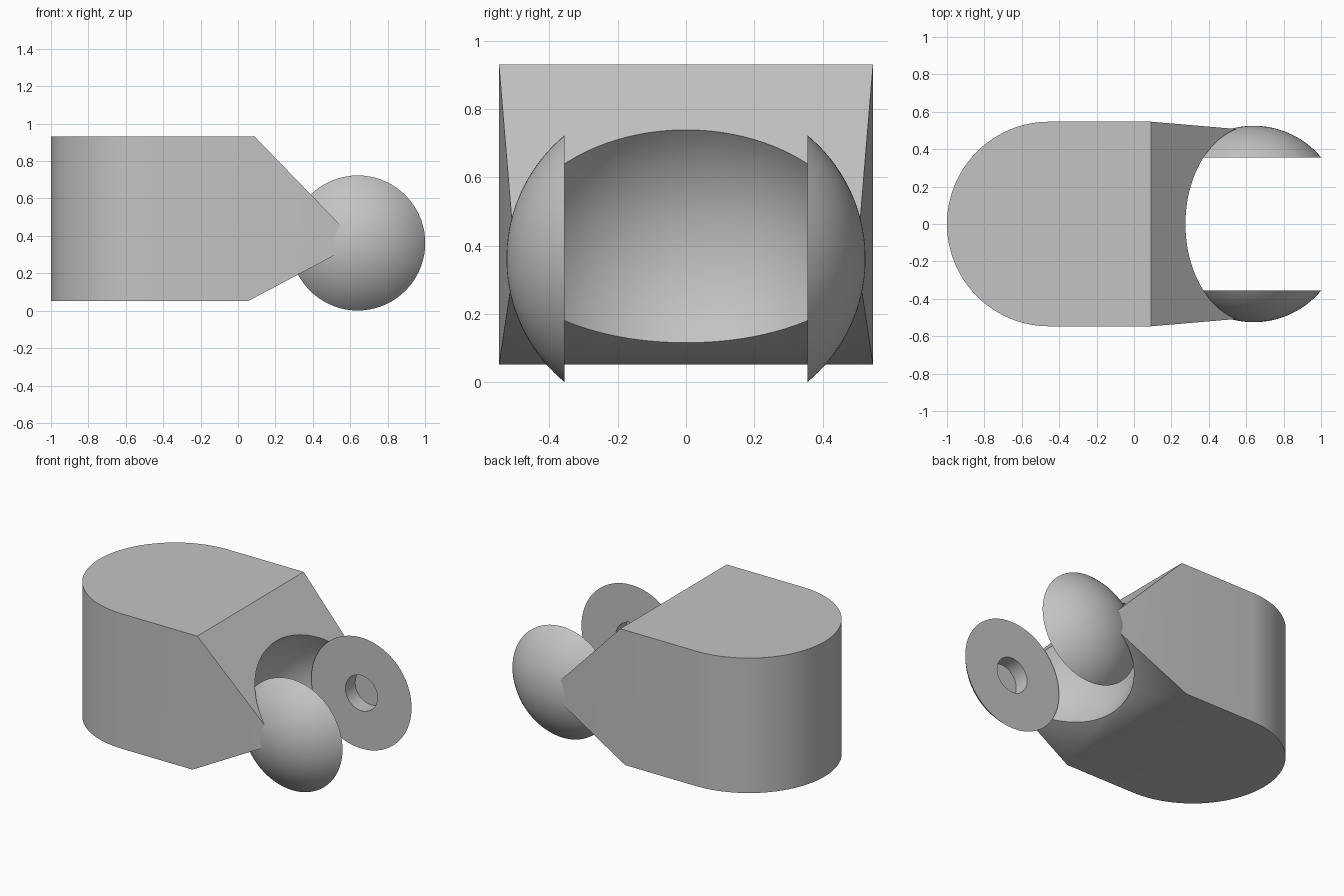
import bpy, bmesh
from math import sin, cos, pi, radians, asin
from mathutils import Matrix, Vector

cube = bpy.data.objects.get("Cube")
if cube:
    bpy.data.objects.remove(cube)

grey = bpy.data.materials.new("light_grey")
grey.use_nodes = True
grey.diffuse_color = (0.55, 0.55, 0.55, 1)
grey.node_tree.nodes["Principled BSDF"].inputs["Base Color"].default_value = (0.55, 0.55, 0.55, 1)

PIVOT = Vector((0.64, 0, 0.362))
HALF = 0.547      # half width of the body
RIM = 0.361       # cap radius
INNER = 0.355     # flat inner side of the caps
APEX = 0.525      # outermost point of the caps


def add_object(name, bm):
    bmesh.ops.recalc_face_normals(bm, faces=bm.faces)
    mesh = bpy.data.meshes.new(name)
    bm.to_mesh(mesh)
    bm.free()
    mesh.materials.append(grey)
    mesh.shade_smooth()
    mesh.set_sharp_from_angle(angle=radians(30))
    obj = bpy.data.objects.new(name, mesh)
    bpy.context.collection.objects.link(obj)
    return obj


# Body: round-backed block with a wedge that narrows to the pivot
bm = bmesh.new()
N = 48


def outline(front_x, z):
    pts = [(front_x, HALF)]
    pts += [(HALF - 1 - HALF * sin(pi * i / N), HALF * cos(pi * i / N)) for i in range(N + 1)]
    pts.append((front_x, -HALF))
    return [bm.verts.new((x, y, z)) for x, y in pts]


top = outline(0.09, 0.93)
bottom = outline(0.055, 0.052)
tip_l, tip_r = [bm.verts.new((PIVOT.x, y, PIVOT.z)) for y in (0.5, -0.5)]
bm.faces.new(top)
bm.faces.new(bottom)
for i in range(len(top) - 1):
    bm.faces.new((top[i], top[i + 1], bottom[i + 1], bottom[i]))
for row in (top, bottom):
    bm.faces.new((row[0], row[-1], tip_r, tip_l))
bm.faces.new((top[0], bottom[0], tip_l))
bm.faces.new((top[-1], bottom[-1], tip_r))
body = add_object("body", bm)

# Ball-shaped hollow cut out of the wedge
bm = bmesh.new()
bmesh.ops.create_uvsphere(bm, u_segments=80, v_segments=48, radius=APEX,
                          matrix=Matrix.Translation(PIVOT) @ Matrix.Rotation(pi / 2, 4, 'X'))
cutter = add_object("hollow_cutter", bm)
cutter.hide_render = True
cut = body.modifiers.new("hollow", 'BOOLEAN')
cut.operation = 'DIFFERENCE'
cut.solver = 'EXACT'
cut.object = cutter
graph = bpy.context.evaluated_depsgraph_get()
carved = bpy.data.meshes.new_from_object(body.evaluated_get(graph))
body.modifiers.clear()
body.data = carved
carved.materials.clear()
carved.materials.append(grey)
carved.set_sharp_from_angle(angle=radians(30))
bpy.data.objects.remove(cutter)
weighted = body.modifiers.new("flat_panels", 'WEIGHTED_NORMAL')
weighted.keep_sharp = True

# Domed caps on both sides, each with a blind hole in the flat inner side
height = APEX - INNER
dome_r = (RIM ** 2 + height ** 2) / (2 * height)
sweep = asin(RIM / dome_r)
hole_r, hole_depth = 0.115, 0.1
STEPS = 20
profile = [(0, INNER + hole_depth), (hole_r, INNER + hole_depth), (hole_r, INNER)]
for i in range(STEPS + 1):
    a = sweep * (1 - i / STEPS)
    profile.append((dome_r * sin(a), APEX - dome_r + dome_r * cos(a)))

for name, side in (("left_cap", 1), ("right_cap", -1)):
    bm = bmesh.new()
    verts = [bm.verts.new(PIVOT + Vector((r, side * y, 0))) for r, y in profile]
    edges = [bm.edges.new(pair) for pair in zip(verts, verts[1:])]
    bmesh.ops.spin(bm, geom=verts + edges, cent=PIVOT, axis=(0, 1, 0),
                   angle=2 * pi, steps=72)
    bmesh.ops.remove_doubles(bm, verts=bm.verts, dist=0.0005)
    add_object(name, bm)
